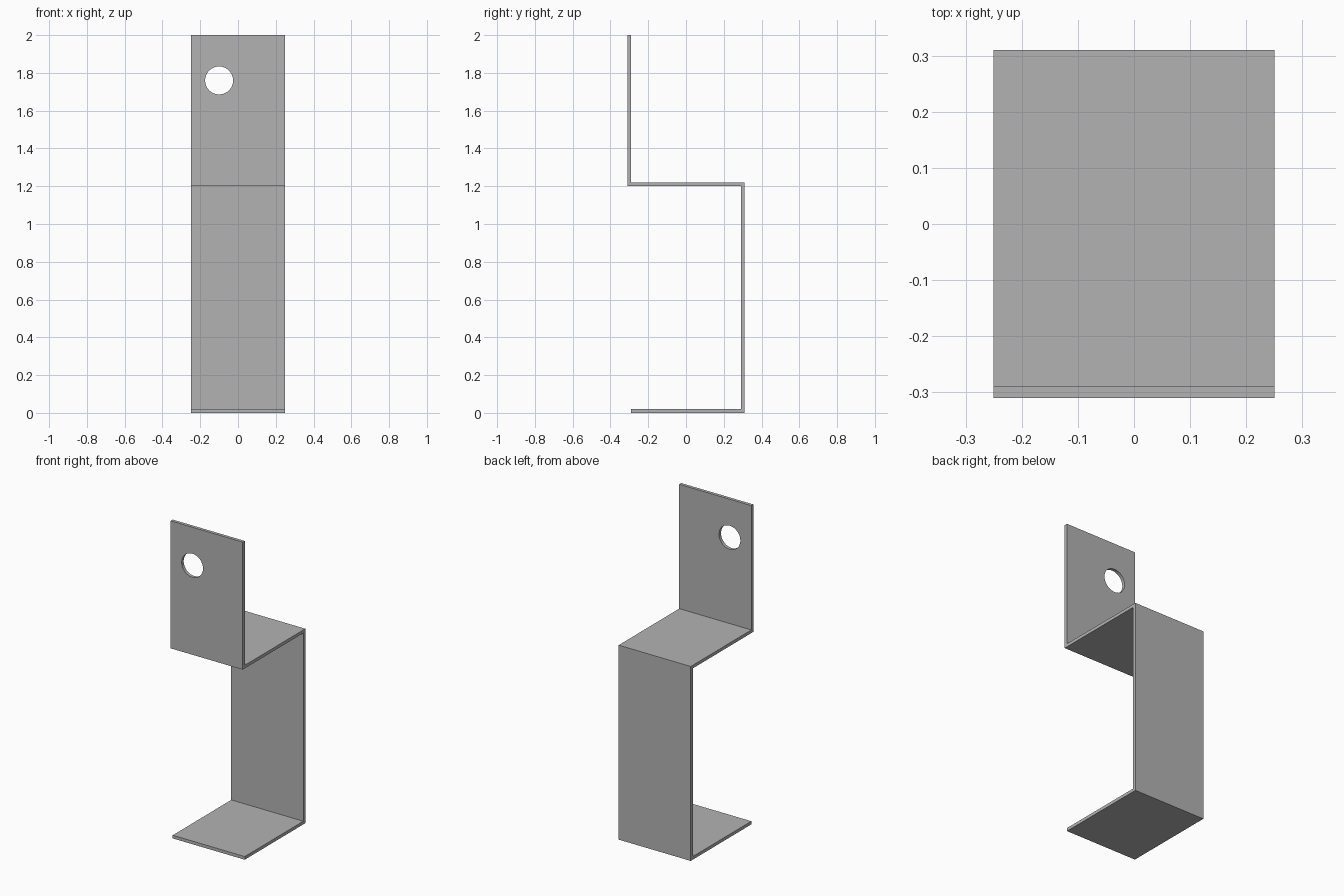
import bpy
import bmesh
import math

default_cube = bpy.data.objects.get("Cube")
if default_cube:
    bpy.data.objects.remove(default_cube, do_unlink=True)

WIDTH = 0.5
T = 0.02              # sheet thickness
FRONT, BACK = -0.31, 0.31
SHELF = 1.2           # underside of the middle shelf
TOP = 2.0

# Flat grey metal
metal = bpy.data.materials.new("grey metal")
metal.use_nodes = True
grey = (0.45, 0.45, 0.45, 1.0)
metal.diffuse_color = grey
metal.node_tree.nodes["Principled BSDF"].inputs["Base Color"].default_value = grey

# Side profile (y, z) of the bent sheet: foot, back, shelf, upright tab
profile = [
    (FRONT + T, 0), (BACK, 0), (BACK, SHELF + T), (FRONT + T, SHELF + T),
    (FRONT + T, TOP), (FRONT, TOP), (FRONT, SHELF), (BACK - T, SHELF),
    (BACK - T, T), (FRONT + T, T),
]

# Extrude the profile across the width
bm = bmesh.new()
side = bm.faces.new([bm.verts.new((-WIDTH / 2, y, z)) for y, z in profile])
sweep = bmesh.ops.extrude_face_region(bm, geom=[side])
moved = [v for v in sweep["geom"] if isinstance(v, bmesh.types.BMVert)]
bmesh.ops.translate(bm, verts=moved, vec=(WIDTH, 0, 0))
bmesh.ops.recalc_face_normals(bm, faces=bm.faces)
mesh = bpy.data.meshes.new("bent_bracket")
bm.to_mesh(mesh)
bm.free()
mesh.materials.append(metal)
bracket = bpy.data.objects.new("bent_bracket", mesh)
bpy.context.collection.objects.link(bracket)

# Round mounting hole through the upright tab
bpy.ops.mesh.primitive_cylinder_add(
    vertices=48, radius=0.074, depth=0.2,
    location=(-0.1, FRONT + T / 2, 1.76), rotation=(math.pi / 2, 0, 0))
cutter = bpy.context.object
cutter.name = "hole_cutter"
cutter.hide_render = True
cutter.data.materials.append(metal)

hole = bracket.modifiers.new("mounting_hole", "BOOLEAN")
hole.operation = "DIFFERENCE"
hole.solver = "EXACT"
hole.object = cutter

bpy.ops.object.select_all(action="DESELECT")
bracket.select_set(True)
bpy.context.view_layer.objects.active = bracket
bpy.ops.object.modifier_apply(modifier=hole.name)
bpy.data.objects.remove(cutter, do_unlink=True)

# Smooth the hole wall and keep the folds crisp
bpy.ops.object.shade_smooth_by_angle(angle=math.radians(30))
